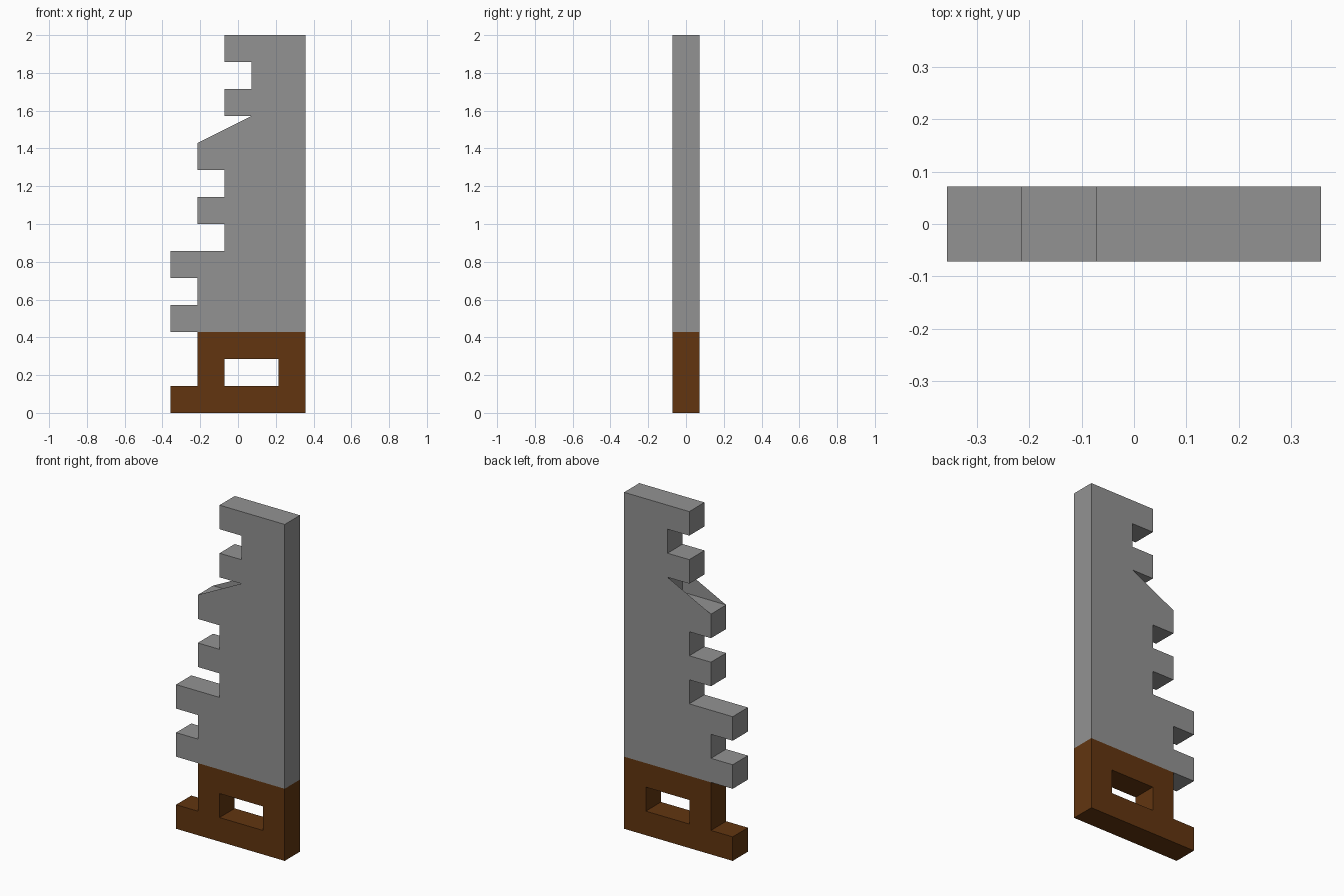
import bpy
import bmesh
from mathutils import Vector

if "Cube" in bpy.data.objects:
    bpy.data.objects.remove(bpy.data.objects["Cube"], do_unlink=True)

U = 2 / 14          # one block of the design; the saw is 14 blocks tall
RIGHT = 2.5         # straight back edge of the saw, in blocks


def make_material(name, color):
    mat = bpy.data.materials.new(name)
    mat.use_nodes = True
    mat.diffuse_color = color
    mat.node_tree.nodes["Principled BSDF"].inputs["Base Color"].default_value = color
    return mat


def make_plate(name, loops, mat):
    """Fill outlines (the first is outer, the rest holes) and extrude one block deep."""
    bm = bmesh.new()
    edges = []
    for loop in loops:
        verts = [bm.verts.new((x * U, -U / 2, z * U)) for x, z in loop]
        edges += [bm.edges.new((a, b)) for a, b in zip(verts, verts[1:] + verts[:1])]
    bmesh.ops.triangle_fill(bm, edges=edges, use_beauty=True, normal=Vector((0, -1, 0)))
    result = bmesh.ops.extrude_face_region(bm, geom=bm.faces[:], use_keep_orig=True)
    moved = [g for g in result["geom"] if isinstance(g, bmesh.types.BMVert)]
    bmesh.ops.translate(bm, verts=moved, vec=(0, U, 0))
    bmesh.ops.recalc_face_normals(bm, faces=bm.faces[:])
    mesh = bpy.data.meshes.new(name)
    bm.to_mesh(mesh)
    bm.free()
    mesh.materials.append(mat)
    obj = bpy.data.objects.new(name, mesh)
    bpy.context.collection.objects.link(obj)
    return obj


steel = make_material("steel grey", (0.29, 0.29, 0.29, 1))
wood = make_material("brown wood", (0.122, 0.036, 0.005, 1))

# Blade: left edge of each block row, from the handle up to the tip
tooth_edges = [-2.5, -1.5, -2.5, -0.5, -1.5, -0.5, -1.5, 0.5, -0.5, 0.5, -0.5]
blade = [(RIGHT, 3)]
for row, x in enumerate(tooth_edges, start=3):
    blade += [(x, row), (x, row + 1)]
blade.append((RIGHT, 14))
make_plate("saw_blade", [blade], steel)

# Handle: block with a foot at the bottom and a grip hole
handle = [(-2.5, 0), (RIGHT, 0), (RIGHT, 3), (-1.5, 3), (-1.5, 1), (-2.5, 1)]
grip_hole = [(-0.5, 1), (1.5, 1), (1.5, 2), (-0.5, 2)]
make_plate("saw_handle", [handle, grip_hole], wood)
